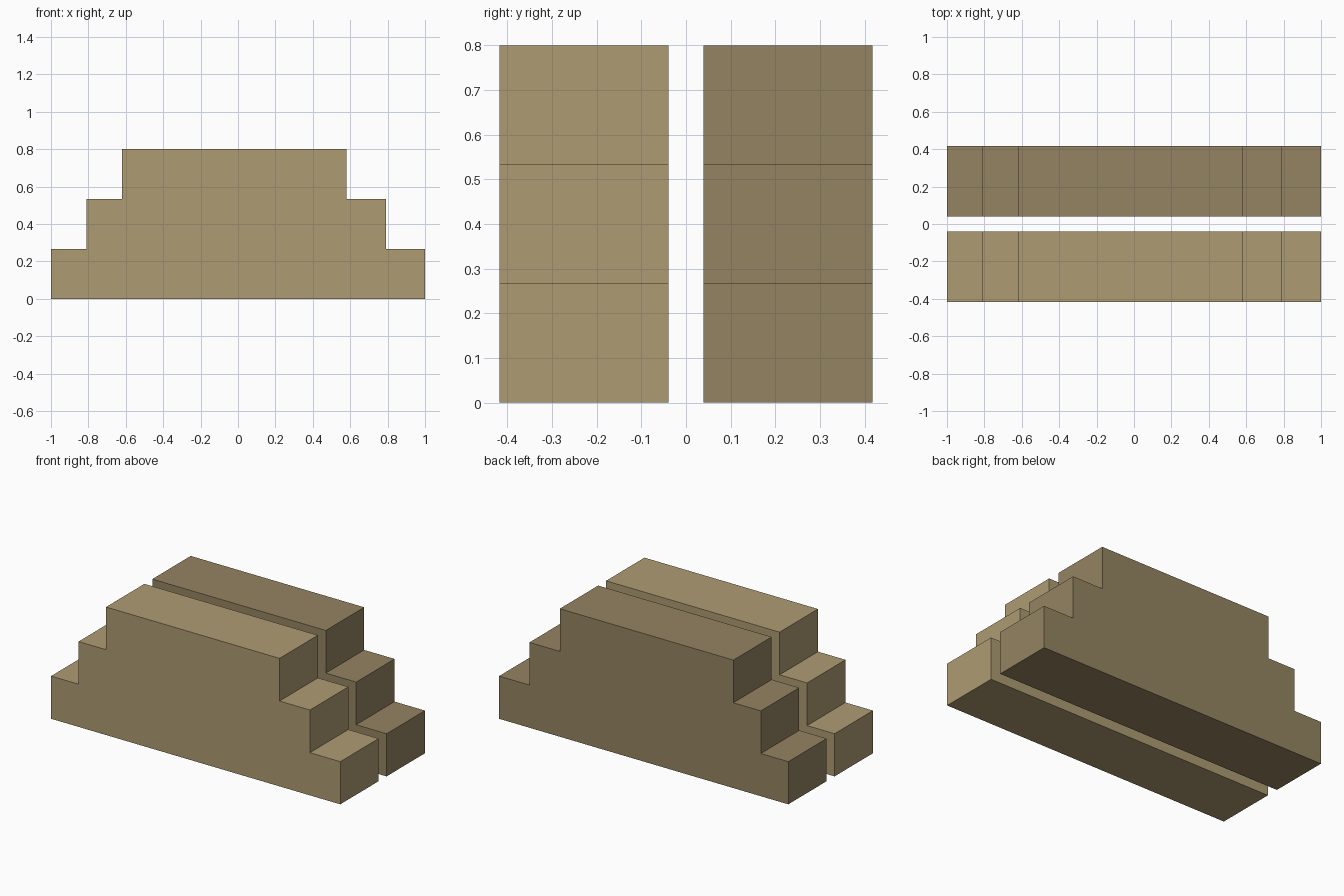
import bpy, bmesh

if "Cube" in bpy.data.objects:
    bpy.data.objects.remove(bpy.data.objects["Cube"])

# Stepped outline shared by both halves (x, z)
H = 0.8
PROFILE = [(-1, 0), (1, 0), (1, H / 3), (0.79, H / 3), (0.79, 2 * H / 3), (0.58, 2 * H / 3),
           (0.58, H), (-0.62, H), (-0.62, 2 * H / 3), (-0.81, 2 * H / 3), (-0.81, H / 3), (-1, H / 3)]


def stepped_slab(name, y0, y1, color):
    """Extrude the stepped outline along y."""
    bm = bmesh.new()
    face = bm.faces.new([bm.verts.new((x, y0, z)) for x, z in PROFILE])
    ext = bmesh.ops.extrude_face_region(bm, geom=[face], use_keep_orig=True)
    verts = [g for g in ext["geom"] if isinstance(g, bmesh.types.BMVert)]
    bmesh.ops.translate(bm, verts=verts, vec=(0, y1 - y0, 0))
    bmesh.ops.recalc_face_normals(bm, faces=bm.faces)
    mesh = bpy.data.meshes.new(name)
    bm.to_mesh(mesh)
    bm.free()
    mat = bpy.data.materials.new(name + "_stone")
    mat.diffuse_color = color
    mat.use_nodes = True
    mat.node_tree.nodes["Principled BSDF"].inputs["Base Color"].default_value = mat.diffuse_color
    mesh.materials.append(mat)
    obj = bpy.data.objects.new(name, mesh)
    bpy.context.collection.objects.link(obj)


# Two parallel stepped walls with a narrow gap between
stepped_slab("front_stepped_wall", -0.418, -0.039, (0.42, 0.33, 0.17, 1))
stepped_slab("back_stepped_wall", 0.039, 0.418, (0.30, 0.23, 0.12, 1))
